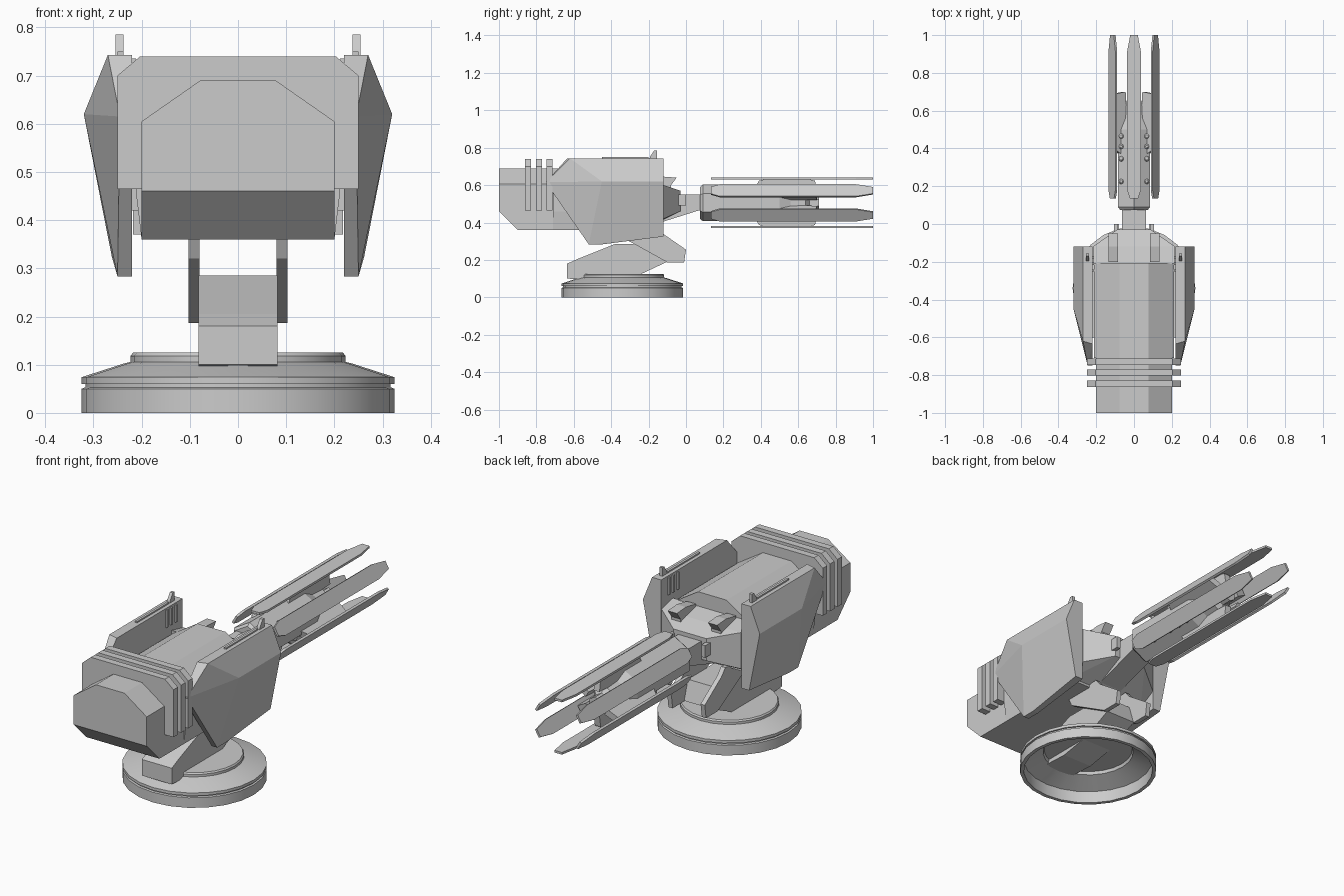
import bpy, bmesh, math
from mathutils import Matrix, Vector

if "Cube" in bpy.data.objects:
    bpy.data.objects.remove(bpy.data.objects["Cube"], do_unlink=True)

grey = bpy.data.materials.new("light_grey")
grey.use_nodes = True
grey.diffuse_color = (0.6, 0.6, 0.6, 1)
grey.node_tree.nodes["Principled BSDF"].inputs["Base Color"].default_value = (0.6, 0.6, 0.6, 1)

AXIS = Matrix.Translation((0, 0, 0.505))  # barrel axis height


def finish(name, bm, smooth=False):
    bmesh.ops.recalc_face_normals(bm, faces=bm.faces)
    mesh = bpy.data.meshes.new(name)
    bm.to_mesh(mesh)
    bm.free()
    mesh.materials.append(grey)
    ob = bpy.data.objects.new(name, mesh)
    bpy.context.collection.objects.link(ob)
    if smooth:
        bpy.ops.object.select_all(action='DESELECT')
        ob.select_set(True)
        bpy.context.view_layer.objects.active = ob
        bpy.ops.object.shade_smooth_by_angle(angle=math.radians(25))
    return ob


def prism(name, points, place, a, b, matrix=None):
    """Extrude a 2D outline from a to b; place maps (u, v, depth) to xyz."""
    bm = bmesh.new()
    rings = [[bm.verts.new(place(u, v, d)) for u, v in points] for d in (a, b)]
    n = len(points)
    for r in rings:
        bm.faces.new(r)
    for i in range(n):
        j = (i + 1) % n
        bm.faces.new((rings[0][i], rings[0][j], rings[1][j], rings[1][i]))
    if matrix:
        bm.transform(matrix)
    return finish(name, bm)


def side(u, v, d):   # outline in y, z
    return (d, u, v)


def front(u, v, d):  # outline in x, z
    return (u, d, v)


def plan(u, v, d):   # outline in x, y
    return (u, v, d)


def box(name, x, y, z, matrix=None):
    return prism(name, [(x[0], y[0]), (x[1], y[0]), (x[1], y[1]), (x[0], y[1])],
                 plan, z[0], z[1], matrix)


def hull(name, points):
    bm = bmesh.new()
    for p in points:
        bm.verts.new(p)
    bmesh.ops.convex_hull(bm, input=bm.verts)
    bmesh.ops.dissolve_limit(bm, angle_limit=0.02, verts=bm.verts, edges=bm.edges)
    return finish(name, bm)


def mirrored(half):
    return half + [(-x, z) for x, z in reversed(half)]


def lathe(name, profile, steps, matrix, smooth=True):
    bm = bmesh.new()
    vs = [bm.verts.new((r, 0, z)) for r, z in profile]
    es = [bm.edges.new(p) for p in zip(vs, vs[1:])]
    bmesh.ops.spin(bm, geom=vs + es, axis=(0, 0, 1), cent=(0, 0, 0),
                   angle=math.tau, steps=steps, use_duplicate=False)
    bmesh.ops.remove_doubles(bm, verts=bm.verts, dist=0.0005)
    bm.transform(matrix)
    return finish(name, bm, smooth)


# Hollow turntable base
lathe("base", [(0, .125), (.218, .125), (.223, .118), (.223, .106), (.235, .103),
               (.325, .074), (.325, .06), (.317, .06), (.317, .053), (.325, .05),
               (.325, 0), (.307, 0), (.307, .06), (.215, .1), (.21, .115), (0, .115)],
      24, Matrix.Translation((0, -.34, 0)))

# Support arm and fork
prism("lower_arm", [(-.635, .1), (-.635, .18), (-.58, .205), (-.38, .285), (-.13, .285),
                    (-.1, .19), (-.25, .12), (-.42, .09)], side, -.082, .082)
for s in (1, -1):
    prism("fork_plate", [(-.36, .36), (-.34, .32), (-.1, .187), (-.01, .187),
                         (0, .255), (-.13, .345), (-.16, .38)], side, s * .08, s * .103)

# Main body with a chamfered nose
shell = mirrored([(.2, .36), (.2, .605), (.078, .69)])
nose = [(x, -1, max(z, .46)) for x, z in shell]
hull("body_nose", nose + [(x, y, z) for x, z in shell for y in (-.9, -.7)])
prism("body", mirrored([(.2, .36), (.212, .46), (.212, .605), (.078, .69)]), front, -.71, -.206)
fin = mirrored([(.25, .465), (.25, .7), (.203, .74)])
for y in (-.862, -.803, -.747):
    prism("cooling_fin", fin, front, y, y + .034)

# Rear block and neck
hull("rear_block", [(s * x, y, z) for s in (1, -1) for x, y, zs in
                    ((.218, -.21, (.37, .62)), (.218, -.12, (.42, .6)), (.09, -.03, (.46, .57)))
                    for z in zs])
prism("neck", [(-.2, .38), (-.12, .405), (.07, .465), (.1, .465), (.1, .55), (-.2, .55)],
      side, -.063, .063)

for s in (1, -1):
    # Small hooked sights on the rear block
    prism("sight", [(-.2, .6), (-.2, .63), (-.12, .645), (-.05, .64), (-.08, .6),
                    (-.08, .54), (-.13, .54), (-.13, .6)], side, s * .085, s * .135)
    box("rear_stub", (s * .085, s * .105), (-.05, 0), (.49, .55))
    # Faceted side armour
    hull("side_armour", [(s * x, y, z) for x, y, z in (
        (.22, -.75, .615), (.22, -.635, .743), (.22, -.12, .743), (.22, -.12, .325),
        (.22, -.45, .283), (.22, -.52, .283), (.245, -.75, .615), (.27, -.62, .743),
        (.27, -.12, .743), (.32, -.45, .62), (.32, -.12, .62), (.262, -.12, .325),
        (.25, -.45, .283), (.25, -.52, .283))])
    prism("armour_post", [(-.2, .73), (-.19, .755), (-.17, .785), (-.155, .785),
                          (-.155, .73)], side, s * .238, s * .254)
    box("armour_rail", (s * .238, s * .25), (-.45, -.2), (.74, .75))
    for k in range(3):
        y = -.17 - k * .035
        box("armour_rib", (s * .212, s * .222), (y - .012, y), (.65, .735))
    box("armour_mount", (s * .2, s * .225), (-.6, -.25), (.42, .56))

# Hexagonal barrel core, vertices up and down
to_y = AXIS @ Matrix.Rotation(-math.pi / 2, 4, 'X')
lathe("barrel_core", [(0, .075), (.085, .075), (.098, .09), (.098, .5), (.07, .56),
                      (.065, .64), (.035, .66), (.035, .71), (0, .71)],
      6, to_y @ Matrix.Rotation(math.pi / 2, 4, 'Z'), False)

# Six barrel plates and their spacers around the axis
outline = [(-.037, .18), (-.022, .135), (.022, .135), (.037, .18),
           (.037, .91), (.02, 1), (-.02, 1), (-.037, .91)]
for k in range(6):
    turn = AXIS @ Matrix.Rotation(k * math.pi / 3, 4, 'Y')
    prism("barrel_plate", outline, plan, .124, .135, turn)
    prism("plate_spacer", [(.37, .085), (.39, .118), (.42, .126), (.66, .126),
                           (.69, .118), (.7, .06), (.5, .05)], side, -.016, .016, turn)

# Round bolts on the sloping core faces
for sx in (1, -1):
    for sz in (1, -1):
        for y in (.225, .345, .41, .465):
            bm = bmesh.new()
            bmesh.ops.create_uvsphere(bm, u_segments=10, v_segments=6, radius=.014)
            bm.transform(AXIS @ Matrix.Translation(Vector((sx * .067, y, sz * .059))))
            finish("bolt", bm, True)
